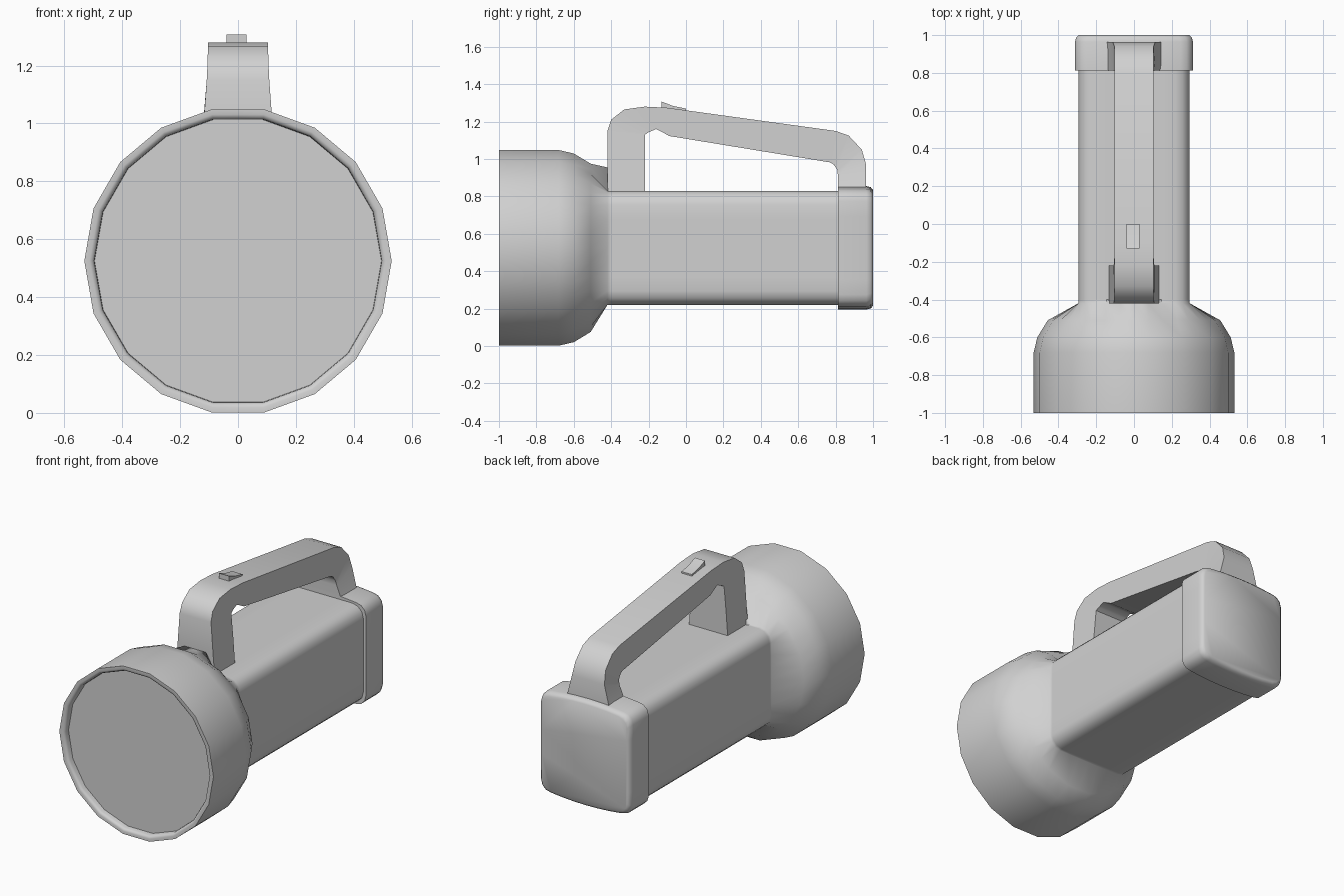
import bpy, bmesh
from math import sin, cos, radians
from mathutils import Vector

if "Cube" in bpy.data.objects:
    bpy.data.objects.remove(bpy.data.objects["Cube"])

CZ = 0.525          # height of the lamp axis
STEPS = 36          # points in every cross-section
COLOUR = (0.64, 0.64, 0.64, 1)

grey = bpy.data.materials.new("plain grey")
grey.use_nodes = True
grey.diffuse_color = COLOUR
grey.node_tree.nodes["Principled BSDF"].inputs["Base Color"].default_value = COLOUR


def finish(name, bm, angle):
    bmesh.ops.recalc_face_normals(bm, faces=bm.faces[:])
    mesh = bpy.data.meshes.new(name)
    bm.to_mesh(mesh)
    bm.free()
    mesh.materials.append(grey)
    ob = bpy.data.objects.new(name, mesh)
    bpy.context.collection.objects.link(ob)
    bpy.ops.object.select_all(action='DESELECT')
    ob.select_set(True)
    bpy.context.view_layer.objects.active = ob
    bpy.ops.object.shade_smooth_by_angle(angle=radians(angle))


def round_section(y, r):
    """Eighteen-sided ring with a midpoint on each side."""
    pts = []
    for k in range(STEPS):
        a = radians(10 * k)
        q = r * (cos(radians(10)) if k % 2 else 1)
        pts.append(Vector((q * cos(a), y, CZ + q * sin(a))))
    return pts


def box_section(y, hx, hz, r, bulge=0.0, saddle=0.0):
    """Rounded rectangle, optionally with bowed top and bottom or a raised top centre."""
    hz -= bulge
    pts = []
    for k in range(STEPS):
        side, a = divmod(10 * k + 30, 90)
        w, h = (hx, hz) if side % 2 == 0 else (hz, hx)
        if a <= 60:                       # straight side
            t = (a - 30) / 30
            bow = bulge * (1 - t * t) if side % 2 else 0
            u, v = w + bow, t * (h - r)
        else:                             # corner arc
            c = radians((a - 60) * 3)
            u, v = w - r + r * cos(c), h - r + r * sin(c)
        for _ in range(side % 4):
            u, v = -v, u
        lift = saddle if k in (8, 9, 10) else 0
        pts.append(Vector((u, y, CZ + v + lift)))
    return pts


def loft(name, sections, angle=62):
    bm = bmesh.new()
    rings = [[bm.verts.new(p) for p in s] for s in sections]
    for a, b in zip(rings, rings[1:]):
        for i in range(STEPS):
            j = (i + 1) % STEPS
            bm.faces.new((a[i], a[j], b[j], b[i]))
    bm.faces.new(rings[0])
    bm.faces.new(rings[-1])
    finish(name, bm, angle)


# Lamp head flowing into the rounded box barrel; the first ring closes as the lens seat
rim = [(-0.95, 0.495), (-0.985, 0.497), (-0.996, 0.503), (-1.0, 0.513), (-1.0, 0.531),
       (-0.68, 0.531), (-0.6, 0.512), (-0.51, 0.457)]
body = [round_section(y, r) for y, r in rim]
body += [box_section(-0.42, 0.295, 0.305, 0.075, saddle=0.125),
         box_section(-0.40, 0.295, 0.305, 0.075),
         box_section(0.85, 0.295, 0.305, 0.075)]
loft("head_and_barrel", body)

# Flat lens recessed inside the rim
loft("lens", [round_section(-0.96, 0.496), round_section(-0.945, 0.496)], 30)

# End cap with a softened back edge
loft("end_cap", [box_section(0.812, 0.312, 0.33, 0.065, 0.015),
                 box_section(0.965, 0.312, 0.33, 0.065, 0.015),
                 box_section(0.988, 0.306, 0.324, 0.065, 0.015),
                 box_section(1.0, 0.292, 0.31, 0.06, 0.015)])

# Handle: matched outer and inner outlines with half widths, flared at both feet
stations = [  # outer (y, z), inner (y, z), half width
    ((-0.42, 0.80), (-0.22, 0.80), 0.135),
    ((-0.42, 0.96), (-0.22, 0.98), 0.122),
    ((-0.42, 1.15), (-0.22, 1.13), 0.108),
    ((-0.40, 1.21), (-0.20, 1.143), 0.105),
    ((-0.33, 1.265), (-0.16, 1.16), 0.104),
    ((-0.22, 1.28), (-0.12, 1.14), 0.104),
    ((-0.10, 1.274), (-0.09, 1.123), 0.104),
    ((0.80, 1.15), (0.77, 0.982), 0.102),
    ((0.87, 1.125), (0.79, 0.97), 0.102),
    ((0.94, 1.05), (0.81, 0.94), 0.104),
    ((0.963, 0.97), (0.812, 0.91), 0.112),
    ((0.963, 0.82), (0.812, 0.82), 0.15)]
bm = bmesh.new()
loops = []
for (yo, zo), (yi, zi), w in stations:
    loops.append([bm.verts.new(p) for p in
                  ((-w, yo, zo), (w, yo, zo), (w, yi, zi), (-w, yi, zi))])
for a, b in zip(loops, loops[1:]):
    for i in range(4):
        j = (i + 1) % 4
        bm.faces.new((a[i], a[j], b[j], b[i]))
bm.faces.new(loops[0])
bm.faces.new(loops[-1])
finish("handle", bm, 50)

# Wedge switch on top of the handle
bm = bmesh.new()
outline = [(-0.13, 1.25), (-0.13, 1.307), (-0.07, 1.284), (0.0, 1.27), (0.0, 1.24)]
left, right = ([bm.verts.new((x, y, z)) for y, z in outline] for x in (0.03, -0.04))
bm.faces.new(left)
bm.faces.new(right)
for i in range(len(outline)):
    j = (i + 1) % len(outline)
    bm.faces.new((left[i], left[j], right[j], right[i]))
finish("switch", bm, 60)
